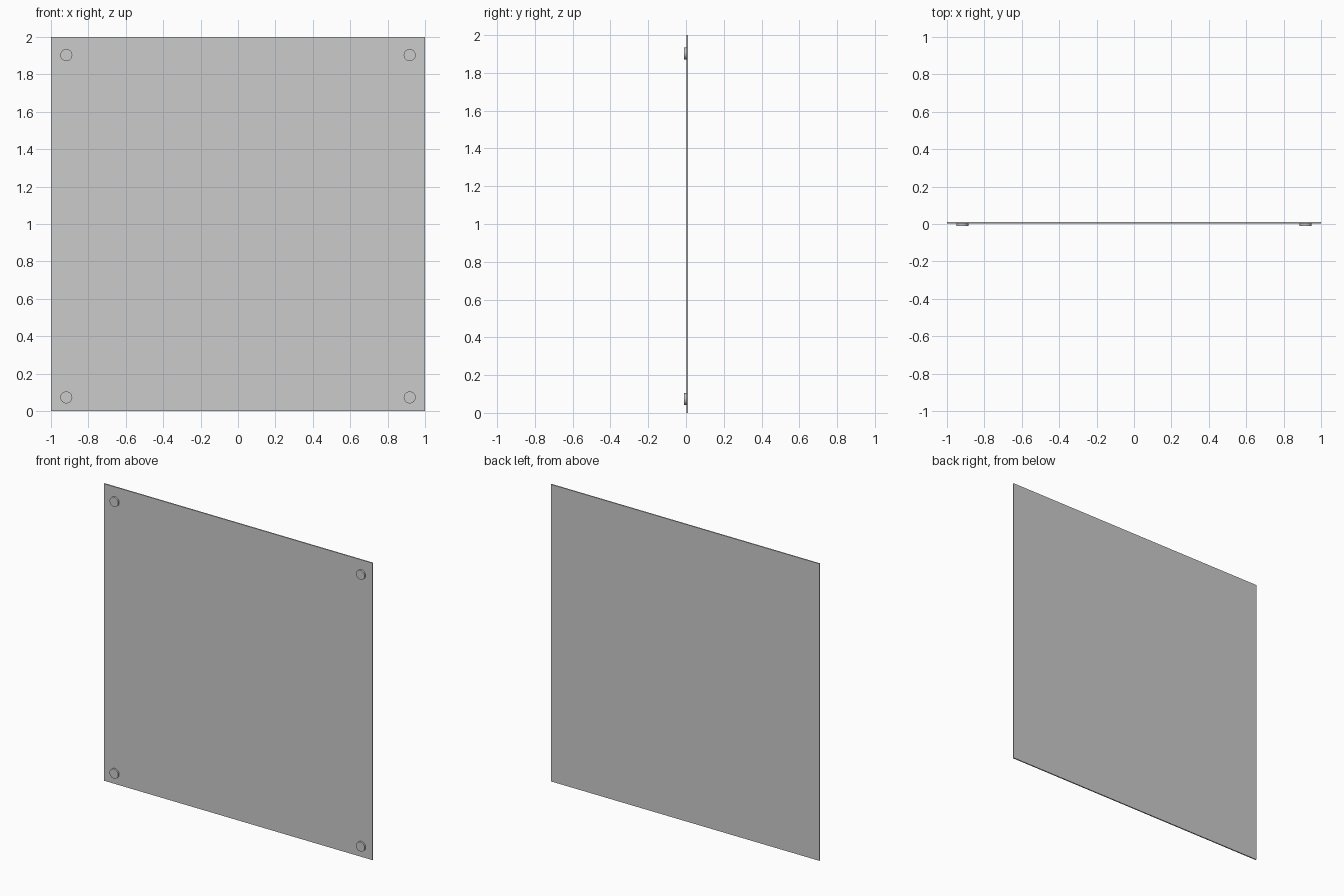
import bpy
import math

if "Cube" in bpy.data.objects:
    bpy.data.objects.remove(bpy.data.objects["Cube"])

# Thin upright glass-like panel
bpy.ops.mesh.primitive_cube_add(size=1, location=(0, 0.006, 1))
panel = bpy.context.object
panel.name = "panel"
panel.scale = (2, 0.008, 2)
bpy.ops.object.transform_apply(location=False, rotation=False, scale=True)


# Round standoff cap with its face towards -y
def add_cap(name, x, z):
    bpy.ops.mesh.primitive_cylinder_add(
        vertices=32, radius=0.032, depth=0.018,
        location=(x, -0.001, z), rotation=(math.pi / 2, 0, 0))
    cap = bpy.context.object
    cap.name = name
    bpy.ops.object.shade_smooth_by_angle(angle=math.radians(30))


# One cap near each corner
for side, x in (("left", -0.918), ("right", 0.918)):
    for level, z in (("bottom", 0.073), ("top", 1.903)):
        add_cap(f"{level}_{side}_cap", x, z)
